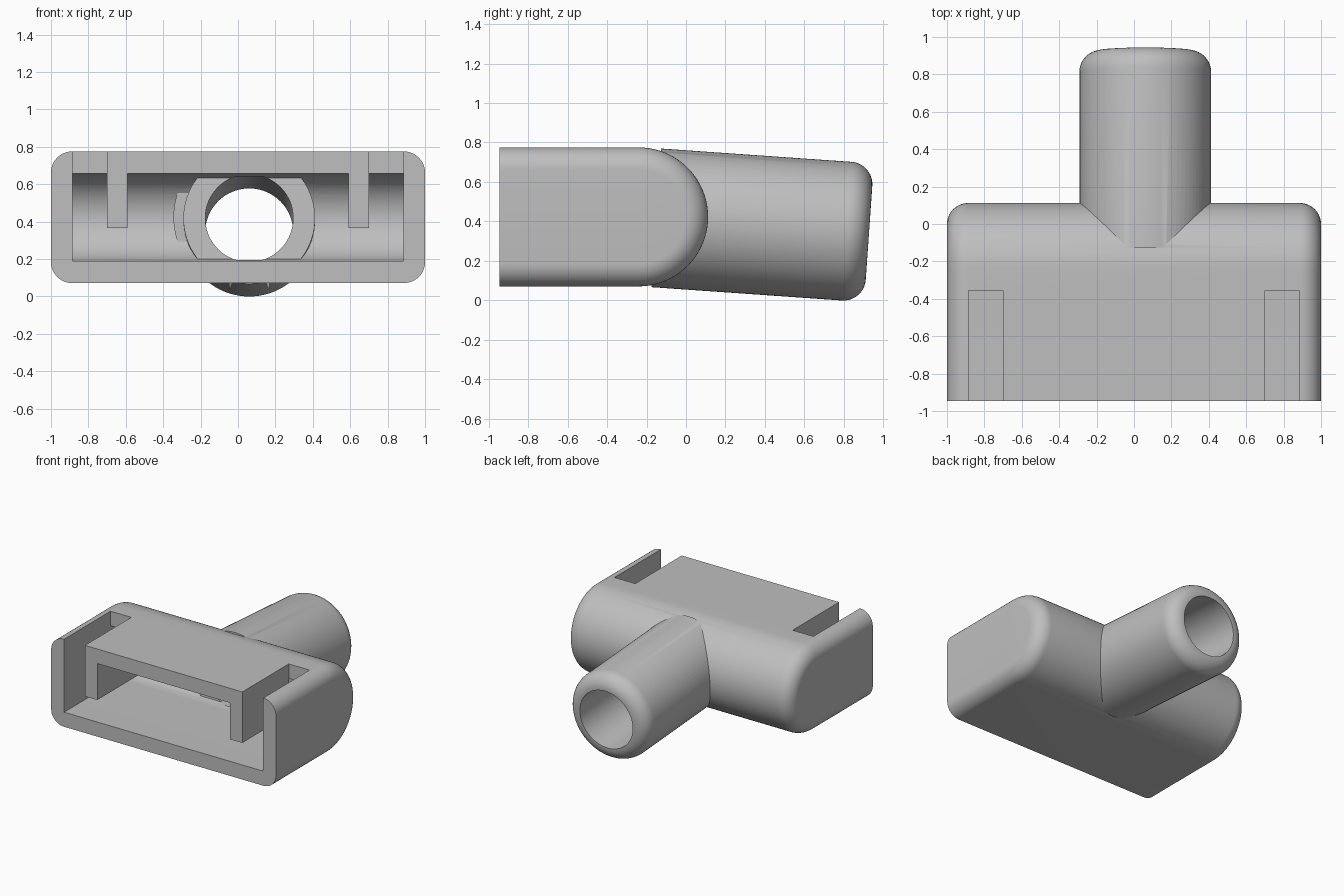
import bpy, bmesh
from math import sin, cos, pi, radians
from mathutils import Matrix, Vector

if "Cube" in bpy.data.objects:
    bpy.data.objects.remove(bpy.data.objects["Cube"])

grey = bpy.data.materials.new("plain_grey")
grey.use_nodes = True
grey.diffuse_color = (0.52, 0.52, 0.52, 1)
grey.node_tree.nodes["Principled BSDF"].inputs["Base Color"].default_value = (0.52, 0.52, 0.52, 1)

AXIS_Z = 0.423    # height of the body centre line
ROUND_Y = -0.24   # centre of the rounded back
FRONT_Y = -0.945
OUTER, INNER = 0.352, 0.235
FILLET = 0.113
TUBE = Matrix.Translation((0.06, -0.22, AXIS_Z)) @ Matrix.Rotation(radians(-4), 4, 'X')


def loft(name, rings, matrix=Matrix.Identity(4)):
    """Closed solid skinned through rings with equal point counts."""
    bm = bmesh.new()
    loops = [[bm.verts.new(matrix @ Vector(p)) for p in ring] for ring in rings]
    for a, b in zip(loops, loops[1:]):
        for i in range(len(a)):
            j = (i + 1) % len(a)
            bm.faces.new((a[i], a[j], b[j], b[i]))
    bm.faces.new(loops[0])
    bm.faces.new(loops[-1])
    bmesh.ops.recalc_face_normals(bm, faces=bm.faces)
    mesh = bpy.data.meshes.new(name)
    bm.to_mesh(mesh)
    bm.free()
    mesh.materials.append(grey)
    obj = bpy.data.objects.new(name, mesh)
    bpy.context.collection.objects.link(obj)
    return obj


def box(name, x, y, z):
    return loft(name, [[(px, y[0], z[0]), (px, y[1], z[0]), (px, y[1], z[1]), (px, y[0], z[1])]
                       for px in x])


def bullet(x, r, front, steps=40):
    """Side outline with a half-round back and a straight front."""
    arc = [-pi / 2 + pi * i / steps for i in range(steps + 1)]
    return ([(x, ROUND_Y + r * cos(t), AXIS_Z + r * sin(t)) for t in arc]
            + [(x, front, AXIS_Z + r), (x, front, AXIS_Z - r)])


def circle(s, r, steps=80):
    return [(r * cos(2 * pi * i / steps), s, r * sin(2 * pi * i / steps)) for i in range(steps)]


def combine(target, tool, operation):
    mod = target.modifiers.new(operation, 'BOOLEAN')
    mod.operation, mod.object, mod.solver = operation, tool, 'EXACT'
    bpy.context.view_layer.objects.active = target
    bpy.ops.object.modifier_apply(modifier=mod.name)
    bpy.data.objects.remove(tool)


# Rounded housing with filleted ends
quarter = [pi / 2 * i / 10 for i in range(11)]
right = [(1 - FILLET + FILLET * sin(a), OUTER - FILLET + FILLET * cos(a)) for a in quarter]
outline = [(-x, r) for x, r in reversed(right)] + right
housing = loft("housing", [bullet(x, r, FRONT_Y) for x, r in outline])

# Hollow inside, open at the front
combine(housing, loft("cavity", [bullet(x, INNER, -1.2) for x in (-0.885, 0.885)]), 'DIFFERENCE')

# Hanging legs and the slots beside them
for side in (-1, 1):
    leg = box("leg", (0.59 * side, 0.72 * side), (FRONT_Y, -0.355), (0.365, 0.72))
    combine(housing, leg, 'UNION')
    slot = box("slot", (0.70 * side, 0.885 * side), (-1.2, -0.355), (0.3, 1))
    combine(housing, slot, 'DIFFERENCE')

# Tilted tube with a rounded end
START, END = 0.07, 1.15
rings = [circle(START, OUTER)]
rings += [circle(END - FILLET + FILLET * sin(a), OUTER - FILLET + FILLET * cos(a)) for a in quarter]
combine(housing, loft("tube", rings, TUBE), 'UNION')
bore = loft("bore", [circle(START - 0.02, INNER), circle(END + 0.2, INNER)], TUBE)
combine(housing, bore, 'DIFFERENCE')

# Small curved lip inside, beside the tube
angles = [radians(155 + 5 * i) for i in range(11)]
lip_outline = ([(0.405, a) for a in angles] + [(0.32, a) for a in reversed(angles)])
lip = loft("inner_lip", [[(0.06 + r * cos(a), y, AXIS_Z + r * sin(a)) for r, a in lip_outline]
                         for y in (-0.045, 0.01)])

# Smooth rounded surfaces, keep crisp edges
for obj in (housing, lip):
    bpy.ops.object.select_all(action='DESELECT')
    obj.select_set(True)
    bpy.context.view_layer.objects.active = obj
    bpy.ops.object.shade_smooth_by_angle(angle=radians(25))
